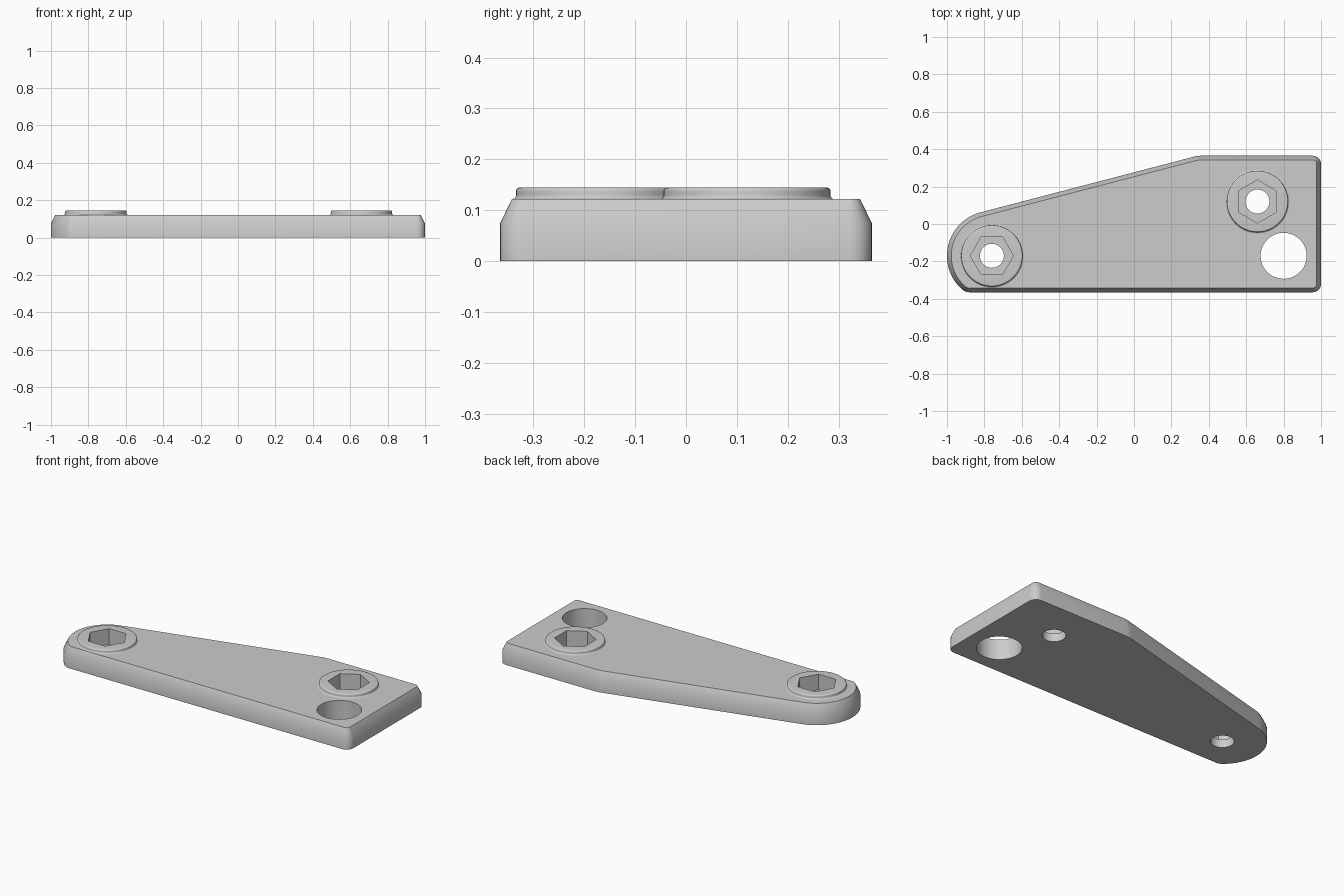
import bpy, bmesh, math
from mathutils import Vector

if "Cube" in bpy.data.objects:
    bpy.data.objects.remove(bpy.data.objects["Cube"])

GREY = (0.604, 0.604, 0.604, 1)
metal = bpy.data.materials.new("plain grey")
metal.diffuse_color = GREY
metal.use_nodes = True
metal.node_tree.nodes["Principled BSDF"].inputs["Base Color"].default_value = GREY

TOP = 0.122
ROUND_END = Vector((-0.76, -0.17))
WIDE_END = Vector((0.66, 0.12))
PLAIN_HOLE = Vector((0.8, -0.17))


def make_object(name, bm):
    bmesh.ops.recalc_face_normals(bm, faces=bm.faces)
    mesh = bpy.data.meshes.new(name)
    bm.to_mesh(mesh)
    bm.free()
    mesh.materials.append(metal)
    obj = bpy.data.objects.new(name, mesh)
    bpy.context.collection.objects.link(obj)
    return obj


def polar(center, radius, angle):
    return center + radius * Vector((math.cos(angle), math.sin(angle)))


def ring(center, radius, count, turn=0.0):
    return [polar(center, radius, turn + i * math.tau / count) for i in range(count)]


def loft(name, layers):
    """Closed solid through stacked loops, each given as (points, z)."""
    bm = bmesh.new()
    loops = [[bm.verts.new((p.x, p.y, z)) for p in pts] for pts, z in layers]
    n = len(loops[0])
    for low, high in zip(loops, loops[1:]):
        for i in range(n):
            j = (i + 1) % n
            bm.faces.new((low[i], low[j], high[j], high[i]))
    bm.faces.new(loops[0][::-1])
    bm.faces.new(loops[-1])
    return make_object(name, bm)


def fillet(before, corner, after, radius, steps=8):
    """Arc replacing a convex corner of a counter-clockwise outline."""
    a, b = (before - corner).normalized(), (after - corner).normalized()
    half = math.acos(a.dot(b)) / 2
    center = corner + (a + b).normalized() * radius / math.sin(half)
    first = math.atan2(-a.y, -a.x) - math.pi / 2
    sweep = math.pi - 2 * half
    return [polar(center, radius, first + sweep * i / steps) for i in range(steps + 1)]


def inset(pts, amount):
    """Offset a counter-clockwise outline inwards."""
    result = []
    for i, p in enumerate(pts):
        d1 = (p - pts[i - 1]).normalized()
        d2 = (pts[(i + 1) % len(pts)] - p).normalized()
        n1, n2 = Vector((-d1.y, d1.x)), Vector((-d2.y, d2.x))
        result.append(p + (n1 + n2) * amount / (1 + n1.dot(n2)))
    return result


def cut(target, cutters):
    bpy.context.view_layer.objects.active = target
    for cutter in cutters:
        mod = target.modifiers.new("cut", "BOOLEAN")
        mod.operation = "DIFFERENCE"
        mod.solver = "EXACT"
        mod.object = cutter
        bpy.ops.object.modifier_apply(modifier=mod.name)


# Plate outline: round left end, tapered back edge, square right end
start, stop = math.pi / 2 + math.radians(14.5), math.pi + 0.948
arc = [polar(ROUND_END, 0.24, start + (stop - start) * i / 40) for i in range(39)]
toe = Vector((-0.9, -0.365))
front = Vector((1, -0.365))
back = Vector((1, 0.365))
bend = Vector((0.34, 0.365))
outline = (arc + fillet(arc[-1], toe, front, 0.05, 4)
           + fillet(toe, front, back, 0.045)
           + fillet(front, back, bend, 0.045)
           + fillet(back, bend, arc[0], 0.15, 4))

plate = loft("mounting_plate", [
    (outline, 0), (outline, 0.075), (inset(outline, 0.023), TOP)])

# Raised bosses with a concave flared foot and a rounded rim
quarter = [i * math.pi / 10 for i in range(6)]
boss_profile = ([(0.172, 0.1)]
                + [(0.172 - 0.008 * math.sin(a), 0.13 - 0.008 * math.cos(a)) for a in quarter]
                + [(0.156 + 0.008 * math.cos(a), 0.137 + 0.008 * math.sin(a)) for a in quarter])
helpers, bosses = [], []
for label, center, turn in (("left", WIDE_END, math.pi / 6), ("right", ROUND_END, 0)):
    boss = loft(label + "_bolt_boss",
                [(ring(center, r, 64), z) for r, z in boss_profile])
    socket = loft("socket_cutter", [(ring(center, 0.115, 6, turn), z) for z in (0.05, 0.3)])
    bore = loft("bore_cutter", [(ring(center, 0.064, 48), z) for z in (-0.1, 0.2)])
    cut(boss, [socket])
    cut(plate, [socket, bore])
    helpers += [socket, bore]
    bosses.append(boss)

# Large plain hole
hole = loft("hole_cutter", [(ring(PLAIN_HOLE, 0.123, 64), z) for z in (-0.1, 0.3)])
cut(plate, [hole])

for helper in helpers + [hole]:
    bpy.data.objects.remove(helper)

# Smooth curved walls, keep hard edges
bpy.ops.object.select_all(action="DESELECT")
for obj in [plate] + bosses:
    obj.select_set(True)
bpy.context.view_layer.objects.active = plate
bpy.ops.object.shade_smooth_by_angle(angle=math.radians(35))
